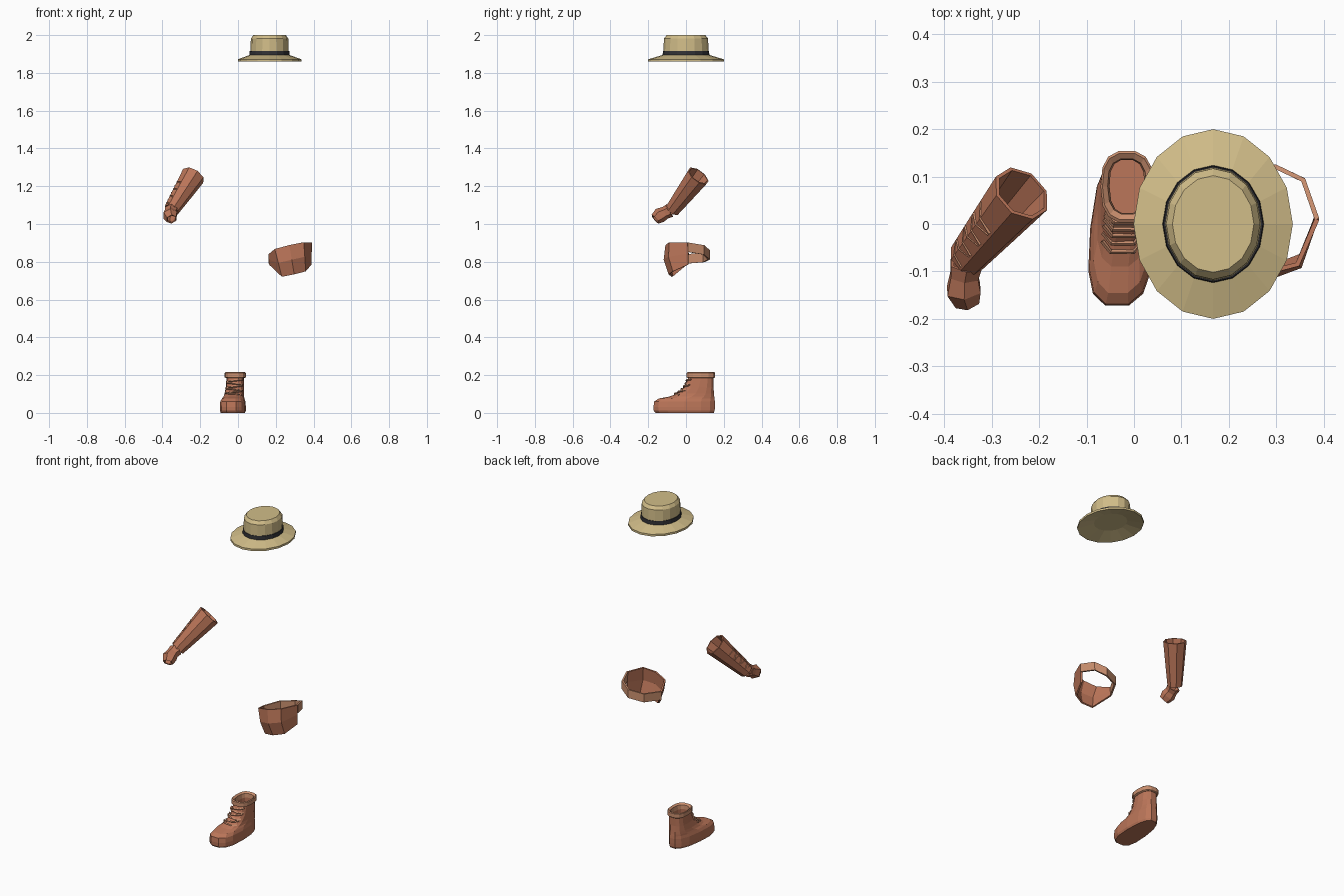
import bpy, bmesh
from math import sin, cos, tau
from mathutils import Vector


def material(name, rgb):
    m = bpy.data.materials.new(name)
    m.diffuse_color = (*rgb, 1)
    return m


LEATHER = material("leather", (0.50, 0.18, 0.10))
TRIM = material("light_leather", (0.60, 0.28, 0.16))
STRAW = material("straw", (0.64, 0.51, 0.25))
DARK = material("dark_ribbon", (0.03, 0.03, 0.035))


def loft(name, rings, mat, closed=True, caps=True, loop=False, thick=0):
    """Skin a list of equal-length point rows; optional end caps, ring loop and shell thickness."""
    bm = bmesh.new()
    rows = [[bm.verts.new(p) for p in r] for r in rings]
    n = len(rows[0])
    pairs = list(zip(rows, rows[1:])) + ([(rows[-1], rows[0])] if loop else [])
    for a, b in pairs:
        for i in range(n if closed else n - 1):
            j = (i + 1) % n
            bm.faces.new((a[i], a[j], b[j], b[i]))
    if caps:
        bm.faces.new(rows[0])
        bm.faces.new(rows[-1])
    bmesh.ops.recalc_face_normals(bm, faces=bm.faces)
    me = bpy.data.meshes.new(name)
    bm.to_mesh(me)
    bm.free()
    me.materials.append(mat)
    ob = bpy.data.objects.new(name, me)
    bpy.context.collection.objects.link(ob)
    if thick:
        s = ob.modifiers.new("thickness", 'SOLIDIFY')
        s.thickness = thick
        s.offset = 0
    return ob


def ring(c, d, r, n, up=(0, 0, 1), start=0.0):
    """Circle of n points round c, facing along d."""
    d = Vector(d).normalized()
    u = Vector(up)
    u = (u - d * u.dot(d)).normalized()
    v = d.cross(u)
    return [Vector(c) + r * (u * cos(start + i * tau / n) + v * sin(start + i * tau / n))
            for i in range(n)]


def tube(name, pts, radii, mat, n, up=(0, 0, 1), **kw):
    pts = [Vector(p) for p in pts]
    rings = []
    for i, p in enumerate(pts):
        d = pts[min(i + 1, len(pts) - 1)] - pts[max(i - 1, 0)]
        r = radii[i] if isinstance(radii, (list, tuple)) else radii
        rings.append(ring(p, d, r, n, up))
    return loft(name, rings, mat, **kw)


# Hat: oval brim, crown and ribbon
def oval(rx, ry, z, n=16):
    return [(0.167 + rx * cos(i * tau / n), ry * sin(i * tau / n), z) for i in range(n)]


loft("hat", [oval(0.085, 0.10, 1.882), oval(0.168, 0.20, 1.860), oval(0.168, 0.20, 1.872),
             oval(0.102, 0.120, 1.896), oval(0.099, 0.117, 1.982),
             oval(0.086, 0.102, 2.0)], STRAW)
loft("hat_ribbon", [oval(0.100, 0.117, 1.893), oval(0.107, 0.124, 1.893),
                    oval(0.105, 0.122, 1.917), oval(0.099, 0.116, 1.917)],
     DARK, caps=False, loop=True)


# Boot: stacked outlines (z, toe y, heel y, toe half width, heel half width, toe centre x)
def foot(z, y0, y1, wt, wh, cx, n=14):
    pts = []
    for i in range(n):
        c, s = cos(i * tau / n), sin(i * tau / n)
        sq = lambda v: abs(v) ** 0.75 * (1 if v > 0 else -1)
        t = (1 - s) / 2
        x = cx * t - 0.015 * (1 - t) + (wt * t + wh * (1 - t)) * sq(c)
        pts.append((x, (y0 + y1) / 2 + (y1 - y0) / 2 * sq(s), z))
    return pts


loft("boot", [foot(*r) for r in (
    (0.000, -0.165, 0.150, 0.072, 0.052, -0.036),
    (0.012, -0.174, 0.155, 0.078, 0.056, -0.036),
    (0.032, -0.175, 0.156, 0.078, 0.056, -0.036),
    (0.060, -0.172, 0.156, 0.074, 0.056, -0.036),
    (0.076, -0.148, 0.154, 0.064, 0.054, -0.034),
    (0.086, -0.092, 0.152, 0.056, 0.053, -0.030),
    (0.102, -0.048, 0.150, 0.052, 0.051, -0.025),
    (0.135, -0.010, 0.147, 0.048, 0.049, -0.018),
    (0.190, 0.012, 0.147, 0.045, 0.047, -0.014),
    (0.190, 0.020, 0.138, 0.037, 0.039, -0.014),
    (0.065, 0.015, 0.138, 0.037, 0.042, -0.014))], LEATHER)
loft("boot_collar", [foot(*r) for r in (
    (0.184, 0.010, 0.150, 0.046, 0.050, -0.014),
    (0.188, 0.002, 0.155, 0.056, 0.056, -0.014),
    (0.212, 0.002, 0.155, 0.056, 0.056, -0.014),
    (0.216, 0.008, 0.150, 0.052, 0.052, -0.014),
    (0.208, 0.020, 0.138, 0.040, 0.042, -0.014),
    (0.184, 0.022, 0.136, 0.036, 0.038, -0.014))], TRIM, caps=False, loop=True)
for i, (y, z) in enumerate([(-0.062, 0.100), (-0.044, 0.110), (-0.028, 0.124),
                            (-0.015, 0.139), (-0.006, 0.155), (0.000, 0.171)]):
    k = 0.006 if i % 2 else -0.006
    x = -0.025 + 0.0015 * i
    tube(f"boot_lace_{i}", [(x - 0.042, y + 0.026, z - k), (x - 0.024, y + 0.003, z - k / 2),
                            (x + 0.024, y + 0.003, z + k / 2), (x + 0.042, y + 0.026, z + k)],
         0.005, TRIM, 4)

# Forearm guard running into an open hand wrap
elbow, wrist = Vector((-0.237, 0.065, 1.255)), Vector((-0.352, -0.072, 1.075))
OUT = Vector((-0.8, -0.1, 0.5))
tube("forearm_guard", [elbow, elbow.lerp(wrist, 0.55), wrist], [0.061, 0.048, 0.037],
     LEATHER, 8, up=OUT, caps=False, thick=0.008)
tube("hand_wrap", [(-0.354, -0.085, 1.072), (-0.358, -0.110, 1.060),
                   (-0.359, -0.138, 1.046), (-0.352, -0.163, 1.026)],
     [0.034, 0.030, 0.037, 0.026], LEATHER, 6, up=OUT, caps=False, thick=0.007)

# Zigzag lacing along the outside of the forearm guard
axis = (wrist - elbow).normalized()
out = (OUT - axis * OUT.dot(axis)).normalized()
side = axis.cross(out)
for i in range(7):
    t = 0.36 + 0.095 * i
    r = 0.061 - 0.025 * t
    c = elbow.lerp(wrist, t)
    k = axis * (0.008 if i % 2 else -0.008)
    tube(f"guard_lace_{i}", [c + out * r * 0.8 - side * r * 0.65 - k, c + out * (r + 0.003),
                             c + out * r * 0.8 + side * r * 0.65 + k], 0.004, TRIM, 4, up=out)

# Thigh guard: curved front panel (top point, bottom point per column) and back strap
panel = [((0.165, 0.000, 0.840), (0.170, 0.005, 0.785)),
         ((0.198, -0.082, 0.868), (0.235, -0.072, 0.722)),
         ((0.272, -0.104, 0.888), (0.297, -0.088, 0.735)),
         ((0.345, -0.085, 0.903), (0.355, -0.066, 0.750)),
         ((0.386, 0.010, 0.902), (0.384, 0.012, 0.785))]
cols = []
for a, b in panel:
    m = (Vector(a) + Vector(b)) / 2
    m.y *= 1.18
    cols.append([a, m, b])
loft("thigh_guard", cols, LEATHER, closed=False, caps=False, thick=0.010)
strap = [(0.386, 0.010, 0.902), (0.357, 0.093, 0.888), (0.298, 0.121, 0.862),
         (0.215, 0.095, 0.848), (0.165, 0.000, 0.840)]
loft("thigh_strap", [[p, (p[0], p[1], p[2] - 0.05)] for p in strap], TRIM,
     closed=False, caps=False, thick=0.010)
